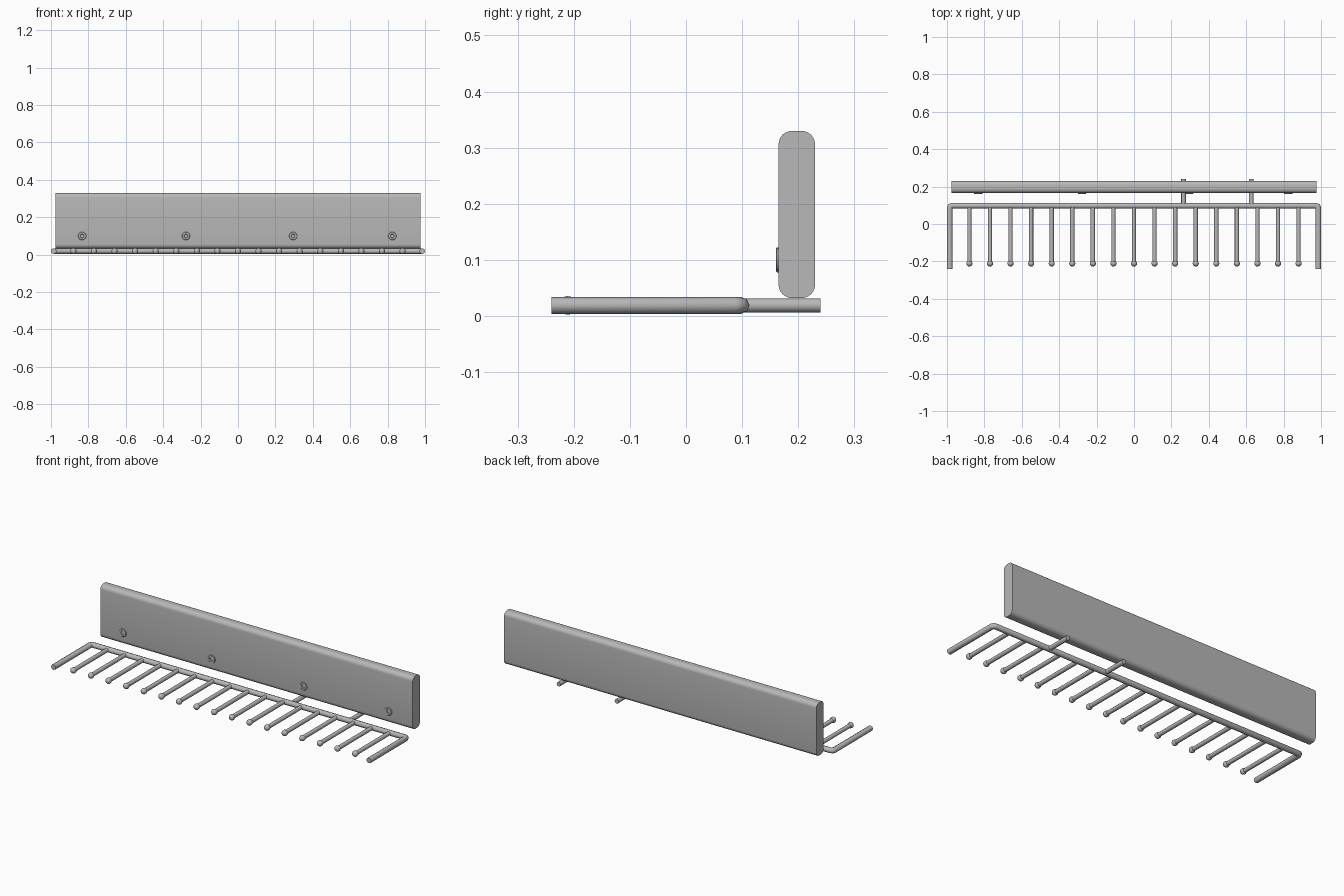
import bpy, bmesh, math
from mathutils import Vector, Matrix

if "Cube" in bpy.data.objects:
    bpy.data.objects.remove(bpy.data.objects["Cube"])

grey = bpy.data.materials.new("plain_grey")
grey.diffuse_color = (0.48, 0.48, 0.48, 1)
grey.use_nodes = True
grey.node_tree.nodes["Principled BSDF"].inputs["Base Color"].default_value = grey.diffuse_color

ZC = 0.019  # height of the rail and prong axis


def finish(name, bm, angle=40):
    bmesh.ops.recalc_face_normals(bm, faces=bm.faces)
    me = bpy.data.meshes.new(name)
    bm.to_mesh(me)
    bm.free()
    ob = bpy.data.objects.new(name, me)
    bpy.context.collection.objects.link(ob)
    me.materials.append(grey)
    bpy.ops.object.select_all(action='DESELECT')
    ob.select_set(True)
    bpy.context.view_layer.objects.active = ob
    bpy.ops.object.shade_smooth_by_angle(angle=math.radians(angle))
    return ob


def lathe_y(name, x, z, profile, n=16):
    """Spin (radius, y) points about a line parallel to y."""
    bm = bmesh.new()
    rings = []
    for r, y in profile:
        if r == 0:
            rings.append([bm.verts.new((x, y, z))])
        else:
            rings.append([bm.verts.new((x + r * math.cos(2 * math.pi * i / n), y,
                                        z + r * math.sin(2 * math.pi * i / n))) for i in range(n)])
    for a, b in zip(rings, rings[1:]):
        for i in range(n):
            j = (i + 1) % n
            if len(a) == 1:
                bm.faces.new((a[0], b[i], b[j]))
            elif len(b) == 1:
                bm.faces.new((a[i], a[j], b[0]))
            else:
                bm.faces.new((a[i], a[j], b[j], b[i]))
    return finish(name, bm)


# Back board: rounded rectangle profile extruded along x
bm = bmesh.new()
R, Y0, Y1, Z0, Z1 = 0.024, 0.165, 0.23, 0.032, 0.33
prof = []
for k, (cy, cz) in enumerate([(Y1 - R, Z1 - R), (Y0 + R, Z1 - R), (Y0 + R, Z0 + R), (Y1 - R, Z0 + R)]):
    for s in range(7):
        a = math.pi / 2 * (k + s / 6)
        prof.append((cy + R * math.cos(a), cz + R * math.sin(a)))
left = [bm.verts.new((-0.975, y, z)) for y, z in prof]
right = [bm.verts.new((0.975, y, z)) for y, z in prof]
bm.faces.new(left)
bm.faces.new(right)
for i in range(len(prof)):
    j = (i + 1) % len(prof)
    bm.faces.new((left[i], left[j], right[j], right[i]))
finish("back_board", bm)

# Bent outer rail: eight-sided tube swept along a U path with small corner bends
path = [(-0.985, -0.24), (-0.985, 0.086), (-0.981, 0.094), (-0.971, 0.098)]
path += [(-x, y) for x, y in reversed(path)]
pts = [Vector((x, y, ZC)) for x, y in path]
bm = bmesh.new()
rings = []
N, RT = 8, 0.0152
for i, p in enumerate(pts):
    d0 = (p - pts[i - 1]).normalized() if i else (pts[1] - p).normalized()
    d1 = (pts[i + 1] - p).normalized() if i < len(pts) - 1 else d0
    t = (d0 + d1).normalized()
    side = Vector((-t.y, t.x, 0)) / max(t.dot(d0), 0.5)
    rings.append([bm.verts.new(p + side * RT * math.cos(2 * math.pi * k / N)
                               + Vector((0, 0, RT * math.sin(2 * math.pi * k / N)))) for k in range(N)])
for a, b in zip(rings, rings[1:]):
    for k in range(N):
        m = (k + 1) % N
        bm.faces.new((a[k], a[m], b[m], b[k]))
bm.faces.new(rings[0])
bm.faces.new(rings[-1])
finish("outer_rail", bm, 50)

# Hanging prongs with ball tips
for i in range(17):
    x = -0.88 + 0.11 * i
    lathe_y(f"prong_{i + 1}", x, ZC, [(0, 0.098), (0.0115, 0.098), (0.0115, -0.21), (0, -0.21)], 12)
    bm = bmesh.new()
    bmesh.ops.create_uvsphere(bm, u_segments=16, v_segments=10, radius=0.0165,
                              matrix=Matrix.Translation((x, -0.211, ZC)))
    finish(f"prong_ball_{i + 1}", bm)

# Support rods running under the board
for i, x in enumerate((0.265, 0.627)):
    lathe_y(f"support_rod_{i + 1}", x, ZC, [(0, 0.098), (0.0125, 0.098), (0.0125, 0.24), (0, 0.24)])

# Screw heads with a recessed ring on the board front
for i, x in enumerate((-0.833, -0.278, 0.295, 0.825)):
    lathe_y(f"screw_{i + 1}", x, 0.10, [(0, 0.17), (0.022, 0.17), (0.022, 0.162), (0.020, 0.160),
                                        (0.011, 0.160), (0.009, 0.1635), (0, 0.1635)], 20)
